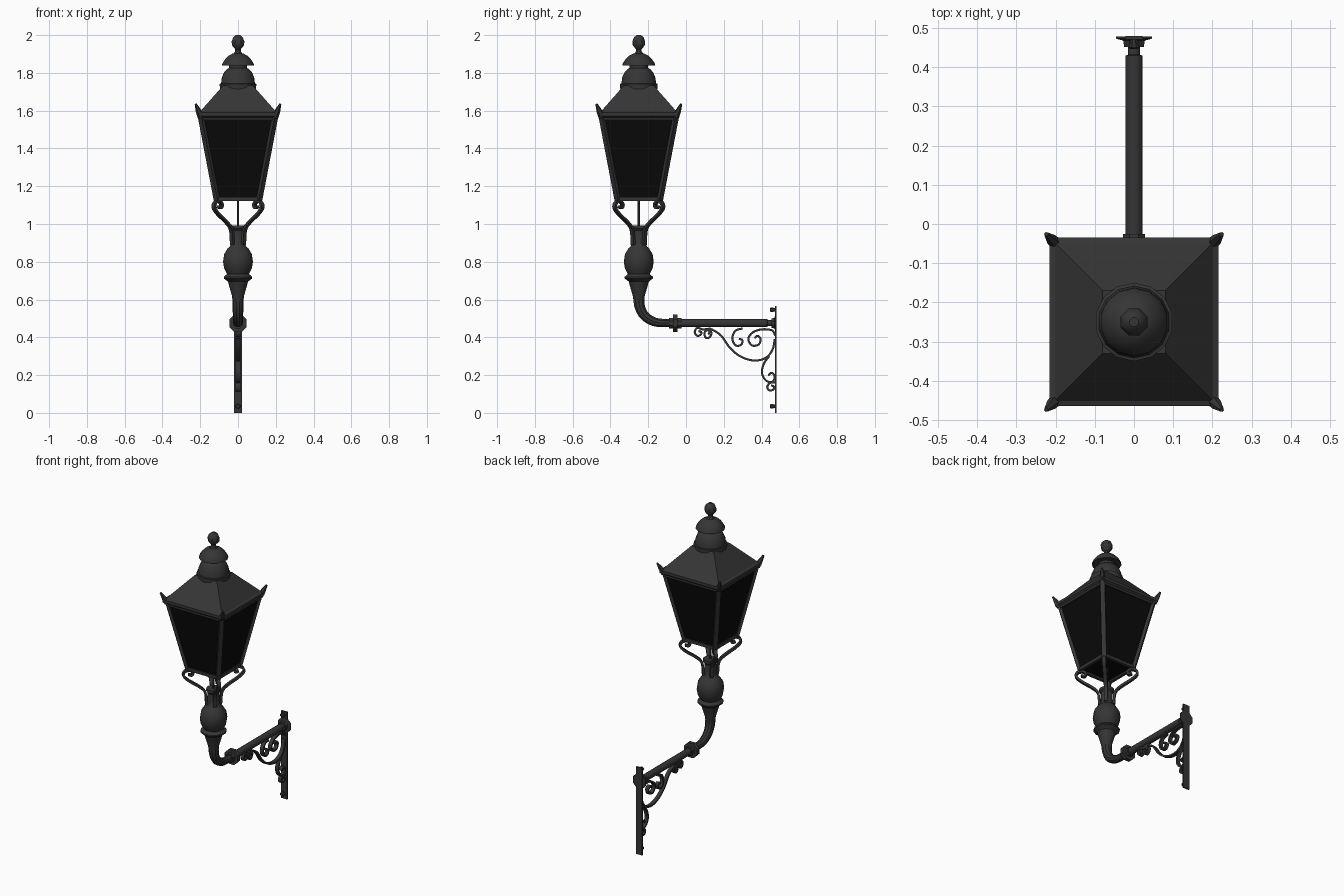
import bpy, bmesh, math
from mathutils import Vector, Matrix

if "Cube" in bpy.data.objects:
    bpy.data.objects.remove(bpy.data.objects["Cube"])

LY = -0.25   # lantern axis (y)
ARM_Z = 0.475


def material(name, v):
    m = bpy.data.materials.new(name)
    m.diffuse_color = (v, v, v, 1)
    m.use_nodes = True
    m.node_tree.nodes["Principled BSDF"].inputs["Base Color"].default_value = m.diffuse_color
    return m


IRON = material("dark iron", 0.036)
GLASS = material("black glass", 0.003)


def finish(bm, name, mat=IRON, smooth=True):
    bmesh.ops.recalc_face_normals(bm, faces=bm.faces)
    me = bpy.data.meshes.new(name)
    bm.to_mesh(me)
    bm.free()
    me.materials.append(mat)
    if smooth:
        me.polygons.foreach_set("use_smooth", [True] * len(me.polygons))
        me.set_sharp_from_angle(angle=math.radians(35))
    ob = bpy.data.objects.new(name, me)
    bpy.context.collection.objects.link(ob)
    return ob


def skin(rings, name, mat=IRON, smooth=True):
    """Bridge rings of points and cap both ends."""
    bm = bmesh.new()
    vs = [[bm.verts.new(p) for p in r] for r in rings]
    n = len(vs[0])
    for a, b in zip(vs, vs[1:]):
        for i in range(n):
            bm.faces.new((a[i], a[(i + 1) % n], b[(i + 1) % n], b[i]))
    bm.faces.new(vs[0][::-1])
    bm.faces.new(vs[-1])
    return finish(bm, name, mat, smooth)


def lathe(name, profile, seg, centre=(0, LY, 0), along_y=False):
    rot = Matrix.Rotation(-math.pi / 2, 4, 'X') if along_y else Matrix()
    m = Matrix.Translation(centre) @ rot
    ang = [2 * math.pi * (i + .5) / seg for i in range(seg)]
    return skin([[m @ Vector((r * math.cos(a), r * math.sin(a), h)) for a in ang]
                 for r, h in profile], name)


def square_stack(name, levels, mat=IRON):
    """Stack of squares given as (half width, z)."""
    return skin([[(sx * h, LY + sy * h, z) for sx, sy in ((-1, -1), (1, -1), (1, 1), (-1, 1))]
                 for h, z in levels], name, mat, False)


def spline(pts, n=4):
    p = [Vector(q) for q in pts]
    p = [2 * p[0] - p[1]] + p + [2 * p[-1] - p[-2]]
    out = []
    for a, b, c, d in zip(p, p[1:], p[2:], p[3:]):
        for k in range(n):
            t = k / n
            out.append(.5 * (2 * b + (c - a) * t + (2 * a - 5 * b + 4 * c - d) * t * t
                             + (3 * b - a - 3 * c + d) * t ** 3))
    return out + [p[-2]]


def sweep(name, pts, side, section, radii=None):
    """Sweep a (side, normal) section along a planar path."""
    side = Vector(side).normalized()
    pts = [Vector(p) for p in pts]
    rings = []
    for i, p in enumerate(pts):
        t = (pts[min(i + 1, len(pts) - 1)] - pts[max(i - 1, 0)]).normalized()
        nrm = side.cross(t)
        k = radii[i] if radii else 1
        rings.append([p + side * a * k + nrm * b * k for a, b in section])
    return skin(rings, name)


def rect(a, b):
    return [(-a, -b), (a, -b), (a, b), (-a, b)]


def circle(n):
    return [(math.cos(2 * math.pi * i / n), math.sin(2 * math.pi * i / n)) for i in range(n)]


CORNERS = [(-1, -1), (1, -1), (1, 1), (-1, 1)]

# chimney domes and finial
lathe("finial", [(.03, 1.895), (.016, 1.915), (.016, 1.925), (.034, 1.945), (.037, 1.965),
                 (.028, 1.988), (.012, 2.0)], 8)
lathe("upper_dome", [(.05, 1.81), (.05, 1.84), (.087, 1.838), (.085, 1.85), (.07, 1.872),
                     (.05, 1.892), (.03, 1.902)], 14)
lathe("lower_dome", [(.098, 1.715), (.1, 1.742), (.092, 1.744), (.088, 1.775), (.075, 1.805),
                     (.06, 1.82), (.05, 1.825)], 14)

# roof, eaves and glazing
square_stack("roof", [(.207, 1.588), (.08, 1.732)])
square_stack("eaves", [(.2, 1.56), (.215, 1.572), (.215, 1.59), (.2, 1.595)])
square_stack("glass_body", [(.112, 1.135), (.196, 1.565)], GLASS)

# lantern frame: corner bars, bottom rim and corner horns
for sx, sy in CORNERS:
    side = (-sy, sx, 0)
    sweep("corner_bar", [(sx * .112, LY + sy * .112, 1.125), (sx * .197, LY + sy * .197, 1.57)],
          side, rect(.014, .009))
    sweep("corner_horn", [(sx * .198, LY + sy * .198, 1.565), (sx * .21, LY + sy * .21, 1.6),
                          (sx * .224, LY + sy * .224, 1.635)], side, circle(6), [.016, .015, .006])
for i in range(4):
    (ax, ay), (bx, by) = CORNERS[i], CORNERS[(i + 1) % 4]
    sweep("bottom_rim", [(ax * .113, LY + ay * .113, 1.133), (bx * .113, LY + by * .113, 1.133)],
          (0, 0, 1), rect(.01, .009))
    sweep("top_rim", [(ax * .194, LY + ay * .194, 1.56), (bx * .194, LY + by * .194, 1.56)],
          (0, 0, 1), rect(.01, .009))

# four scrolled straps carrying the lantern, and the feed rod
strap = [(.03, .89), (.036, .97), (.062, 1.01), (.103, 1.05), (.127, 1.085), (.122, 1.112),
         (.102, 1.12), (.087, 1.105), (.092, 1.087), (.106, 1.092)]
for sx, sy in CORNERS:
    sweep("lantern_strap", spline([(sx * d, LY + sy * d, z) for d, z in strap]),
          (-sy, sx, 0), rect(.011, .007))
lathe("feed_rod", [(.007, .95), (.007, 1.135)], 8)

# turned post
lathe("post", [(.027, .58), (.033, .62), (.048, .67), (.055, .695), (.078, .712), (.078, .72),
               (.06, .735), (.076, .765), (.082, .8), (.076, .84), (.056, .872), (.045, .88),
               (.036, .9), (.036, .965), (.044, .975), (.044, .992)], 12)

# bent pipe, collar and horizontal arm
elbow = spline([(0, LY, .62), (0, -.247, .57), (0, -.227, .523), (0, -.19, .492),
                (0, -.145, .477), (0, -.07, ARM_Z)], 2)
sweep("elbow_pipe", elbow, (1, 0, 0), circle(10),
      [.031 - .009 * i / (len(elbow) - 1) for i in range(len(elbow))])
lathe("collar", [(.03, -.09), (.03, -.07), (.05, -.07), (.05, -.045), (.03, -.045), (.03, -.025)],
      8, (0, 0, ARM_Z), True)
lathe("arm", [(.022, -.04), (.022, .43), (.016, .432), (.016, .478)], 12, (0, 0, ARM_Z), True)
lathe("wall_flange", [(.027, .452), (.03, .468), (.05, .473), (.05, .479)], 8, (0, 0, ARM_Z), True)

# wall bar with bolts
sweep("wall_bar", [(0, .4755, 0), (0, .4755, .565)], (1, 0, 0), rect(.022, .0045))
for z in (.035, .546):
    lathe("wall_bolt", [(.009, .446), (.014, .45), (.014, .462), (.01, .462), (.01, .475)],
          8, (0, 0, z), True)

# wrought scrolls under the arm (y, z)
scrolls = {
    "main_scroll": [(.118, .415), (.125, .43), (.113, .438), (.098, .425), (.103, .4), (.122, .398),
                    (.135, .42), (.13, .444), (.185, .41), (.232, .345), (.29, .298), (.36, .277),
                    (.422, .291), (.458, .335), (.47, .39)],
    "upper_spiral": [(.472, .41), (.455, .437), (.4, .442), (.352, .425), (.33, .39), (.35, .357),
                     (.385, .362), (.395, .392), (.378, .408), (.364, .395)],
    "side_scroll": [(.3, .447), (.262, .435), (.245, .395), (.262, .358), (.292, .36),
                    (.298, .385), (.28, .392)],
    "lower_scroll": [(.44, .3), (.412, .26), (.402, .21), (.425, .17), (.458, .165), (.47, .195),
                     (.452, .212), (.436, .197)],
    "foot_curl": [(.47, .16), (.445, .158), (.43, .138), (.44, .12), (.462, .123), (.466, .14),
                  (.45, .145)],
    "tip_curl": [(.13, .447), (.09, .442), (.06, .45), (.046, .428), (.06, .408), (.08, .416),
                 (.078, .432), (.066, .43)],
}
for name, pts in scrolls.items():
    sweep(name, spline([(0, y, z) for y, z in pts]), (1, 0, 0), rect(.012, .0055))
